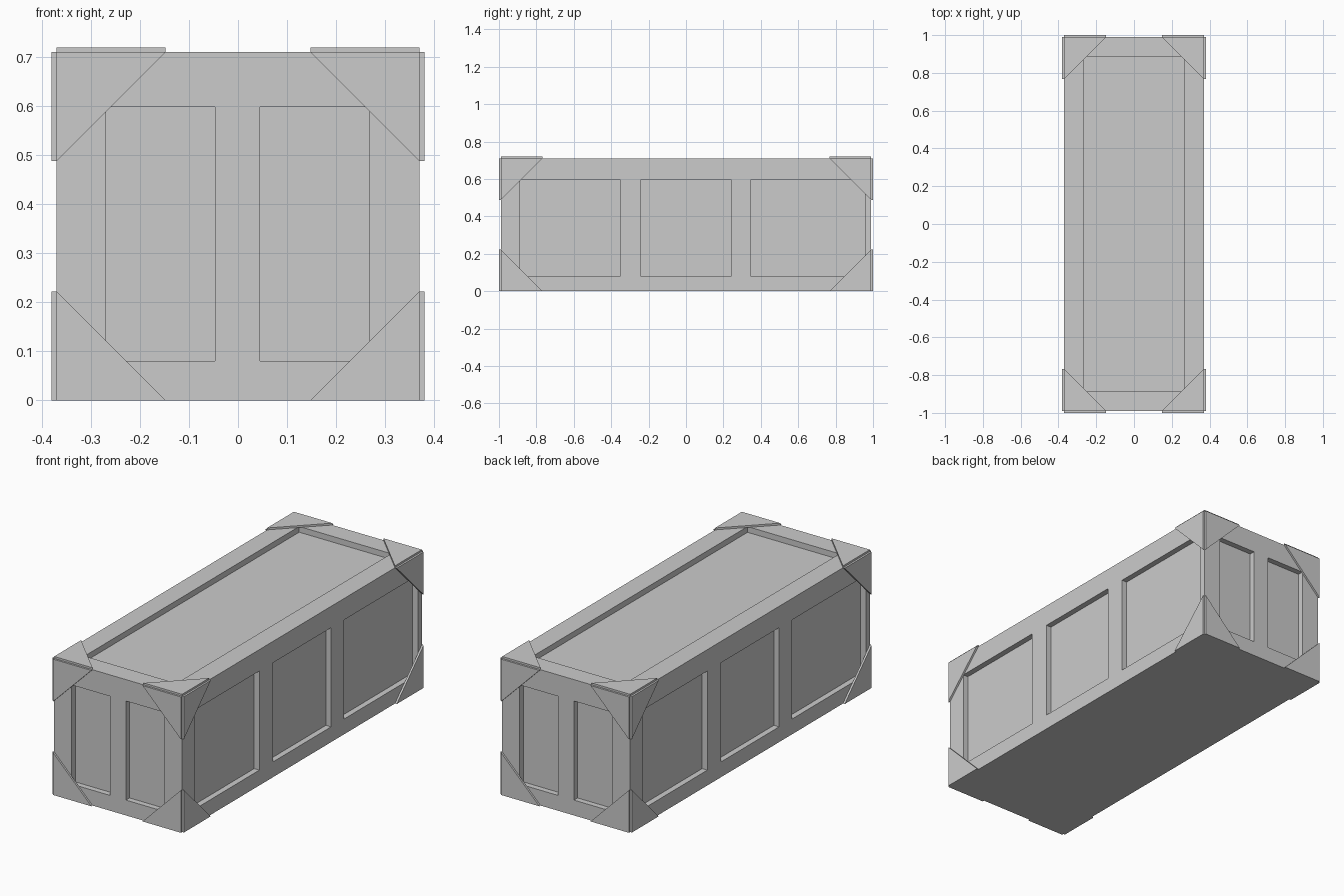
import bpy, bmesh
from mathutils import Vector

if "Cube" in bpy.data.objects:
    bpy.data.objects.remove(bpy.data.objects["Cube"])

HX, HY, H = 0.37, 0.99, 0.71      # body half sizes and height
DEPTH, PLATE, LEG = 0.03, 0.01, 0.222


def add_object(name, bm):
    bmesh.ops.recalc_face_normals(bm, faces=bm.faces)
    me = bpy.data.meshes.new(name)
    bm.to_mesh(me)
    bm.free()
    ob = bpy.data.objects.new(name, me)
    bpy.context.collection.objects.link(ob)
    return ob


def add_box(bm, lo, hi):
    lo, hi = Vector(lo), Vector(hi)
    vs = bmesh.ops.create_cube(bm, size=1)["verts"]
    for v in vs:
        v.co = Vector(c * s for c, s in zip(v.co, hi - lo)) + (lo + hi) / 2


def add_plate(bm, corner, a, b, normal):
    # right-triangle plate with its square corner on a body corner
    c = Vector(corner)
    pts = [c, c + Vector(a) * LEG, c + Vector(b) * LEG]
    face = bm.faces.new([bm.verts.new(p) for p in pts])
    ext = bmesh.ops.extrude_face_region(bm, geom=[face], use_keep_orig=True)
    for v in ext["geom"]:
        if isinstance(v, bmesh.types.BMVert):
            v.co += Vector(normal) * PLATE


# crate body
bm = bmesh.new()
add_box(bm, (-HX, -HY, 0), (HX, HY, H))
body = add_object("crate_body", bm)

# recess cutters: the layout repeats when turned half way round
bm = bmesh.new()
over = 0.05
for s in (1, -1):
    for y0, y1 in ((-0.887, -0.352), (-0.24, 0.24), (0.348, 0.957)):
        ya, yb = sorted((s * y0, s * y1))
        xa, xb = sorted((s * (HX - DEPTH), s * (HX + over)))
        add_box(bm, (xa, ya, 0.08), (xb, yb, 0.598))
    for x0, x1 in ((-0.269, -0.047), (0.045, 0.268)):
        xa, xb = sorted((s * x0, s * x1))
        ya, yb = sorted((-s * (HY - DEPTH), -s * (HY + over)))
        add_box(bm, (xa, ya, 0.08), (xb, yb, 0.598))
add_box(bm, (-0.267, -0.887, H - DEPTH), (0.265, 0.887, H + over))
cutter = add_object("recess_cutter", bm)
cutter.hide_render = True

# cut the panels, then discard the cutter
mod = body.modifiers.new("recesses", "BOOLEAN")
mod.operation = "DIFFERENCE"
mod.solver = "EXACT"
mod.object = cutter
deps = bpy.context.evaluated_depsgraph_get()
cut_mesh = bpy.data.meshes.new_from_object(body.evaluated_get(deps))
body.modifiers.clear()
body.data = cut_mesh
bpy.data.objects.remove(cutter)

# corner plates: three at each upper corner, two at each lower corner
for sx, xn in ((-1, "left"), (1, "right")):
    for sy, yn in ((-1, "front"), (1, "back")):
        for z, dz, zn in ((0, 1, "lower"), (H, -1, "upper")):
            bm = bmesh.new()
            c = (sx * HX, sy * HY, z)
            ax, ay, az = (-sx, 0, 0), (0, -sy, 0), (0, 0, dz)
            add_plate(bm, c, ax, az, (0, sy, 0))
            add_plate(bm, c, ay, az, (sx, 0, 0))
            if dz < 0:
                add_plate(bm, c, ax, ay, (0, 0, 1))
            add_object(f"corner_bracket_{zn}_{yn}_{xn}", bm)
